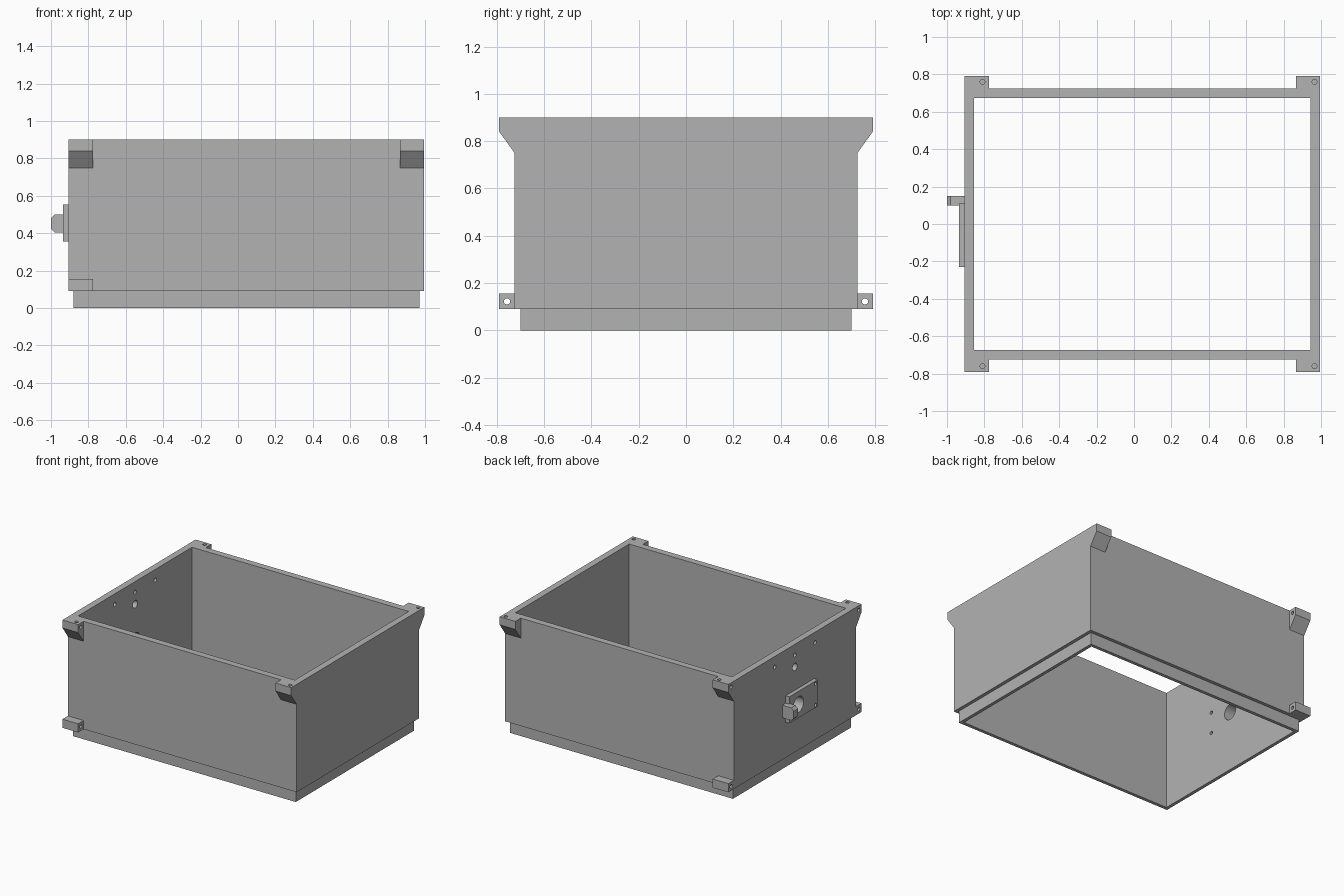
import bpy, bmesh
from mathutils import Vector, Matrix

old = bpy.data.objects.get("Cube")
if old:
    bpy.data.objects.remove(old, do_unlink=True)

GREY = (0.45, 0.45, 0.45, 1.0)
grey = bpy.data.materials.new("plain grey")
grey.use_nodes = True
grey.diffuse_color = GREY
grey.node_tree.nodes["Principled BSDF"].inputs["Base Color"].default_value = GREY

LEFT, RIGHT, DEPTH, TOP = -0.905, 0.995, 0.725, 0.9   # outer wall planes
LEDGE, WALL, LIP, EAR = 0.09, 0.05, 0.025, 0.13
EAR_Y = 0.79
HOLE = 0.013


def finish(name, bm):
    bmesh.ops.recalc_face_normals(bm, faces=bm.faces)
    mesh = bpy.data.meshes.new(name)
    bm.to_mesh(mesh)
    bm.free()
    mesh.materials.append(grey)
    obj = bpy.data.objects.new(name, mesh)
    bpy.context.collection.objects.link(obj)
    return obj


def prism(name, points, sweep):
    """Flat outline swept along a vector."""
    bm = bmesh.new()
    face = bm.faces.new([bm.verts.new(p) for p in points])
    swept = bmesh.ops.extrude_face_region(bm, geom=[face], use_keep_orig=True)["geom"]
    bmesh.ops.translate(bm, vec=sweep, verts=[v for v in swept if isinstance(v, bmesh.types.BMVert)])
    return finish(name, bm)


def drill(obj, centre, axis, radius, length):
    """Cut a round hole and discard the cutter."""
    bm = bmesh.new()
    turn = Vector((0, 0, 1)).rotation_difference(Vector(axis)).to_matrix().to_4x4()
    bmesh.ops.create_cone(bm, cap_ends=True, segments=24, radius1=radius, radius2=radius,
                          depth=length, matrix=Matrix.Translation(centre) @ turn)
    cutter = finish("hole_cutter", bm)
    cutter.hide_render = True
    mod = obj.modifiers.new("hole", 'BOOLEAN')
    mod.operation, mod.solver, mod.object = 'DIFFERENCE', 'EXACT', cutter
    bpy.context.view_layer.objects.active = obj
    bpy.ops.object.modifier_apply(modifier=mod.name)
    bpy.data.objects.remove(cutter, do_unlink=True)


# Open frame: a wall cross-section of inset and height, carried round the rectangle
section = [(LIP, 0), (LIP, LEDGE), (0, LEDGE), (0, TOP), (WALL, TOP), (WALL, 0)]
bm = bmesh.new()
loops = []
for inset, z in section:
    x0, x1, y = LEFT + inset, RIGHT - inset, DEPTH - inset
    loops.append([bm.verts.new((px, py, z)) for px, py in ((x0, -y), (x1, -y), (x1, y), (x0, y))])
for a, b in zip(loops, loops[1:] + loops[:1]):
    for i in range(4):
        j = (i + 1) % 4
        bm.faces.new((a[i], a[j], b[j], b[i]))
box = finish("box_walls", bm)

# Holes through the latch side wall
X = (1, 0, 0)
for y in (-0.24, 0, 0.24):
    drill(box, (LEFT, y, 0.82), X, 0.015, 0.3)
drill(box, (LEFT, 0, 0.73), X, 0.028, 0.3)

# Latch plate, its bore and screw holes
plate = prism("latch_plate", [(LEFT, -0.23, 0.355), (LEFT, 0.11, 0.355),
                              (LEFT, 0.11, 0.555), (LEFT, -0.23, 0.555)], (-0.03, 0, 0))
for part in (box, plate):
    drill(part, (LEFT, 0, 0.455), X, 0.06, 0.3)
    for z in (0.375, 0.535):
        drill(part, (LEFT, -0.2, z), X, HOLE, 0.3)

# Latch tab with chamfered tip
prism("latch_tab", [(x, 0.1, z) for x, z in ((LEFT, 0.405), (-0.98, 0.405), (-1, 0.425),
                                             (-1, 0.48), (-0.98, 0.5), (LEFT, 0.5))], (0, 0.05, 0))

# Corner ears at the top, hinge lugs at the bottom of the latch side
for side, s in (("front", -1), ("back", 1)):
    ear_outline = [(DEPTH, 0.75), (EAR_Y, 0.84), (EAR_Y, TOP), (DEPTH, TOP)]
    for end, x, hole_x in (("right", LEFT, -0.81), ("left", RIGHT - EAR, 0.965)):
        ear = prism(f"{side}_{end}_ear", [(x, s * y, z) for y, z in ear_outline], (EAR, 0, 0))
        drill(ear, (hole_x, s * 0.76, TOP), (0, 0, 1), HOLE, 0.1)
        if end == "right":
            drill(ear, (x + EAR / 2, s * 0.757, 0.868), X, HOLE, 0.4)

    lug_outline = [(DEPTH, LEDGE), (EAR_Y, LEDGE), (EAR_Y, 0.155), (DEPTH, 0.155)]
    lug = prism(f"{side}_hinge_lug", [(LEFT, s * y, z) for y, z in lug_outline], (EAR, 0, 0))
    drill(lug, (LEFT + EAR / 2, s * 0.757, 0.122), X, HOLE, 0.4)
